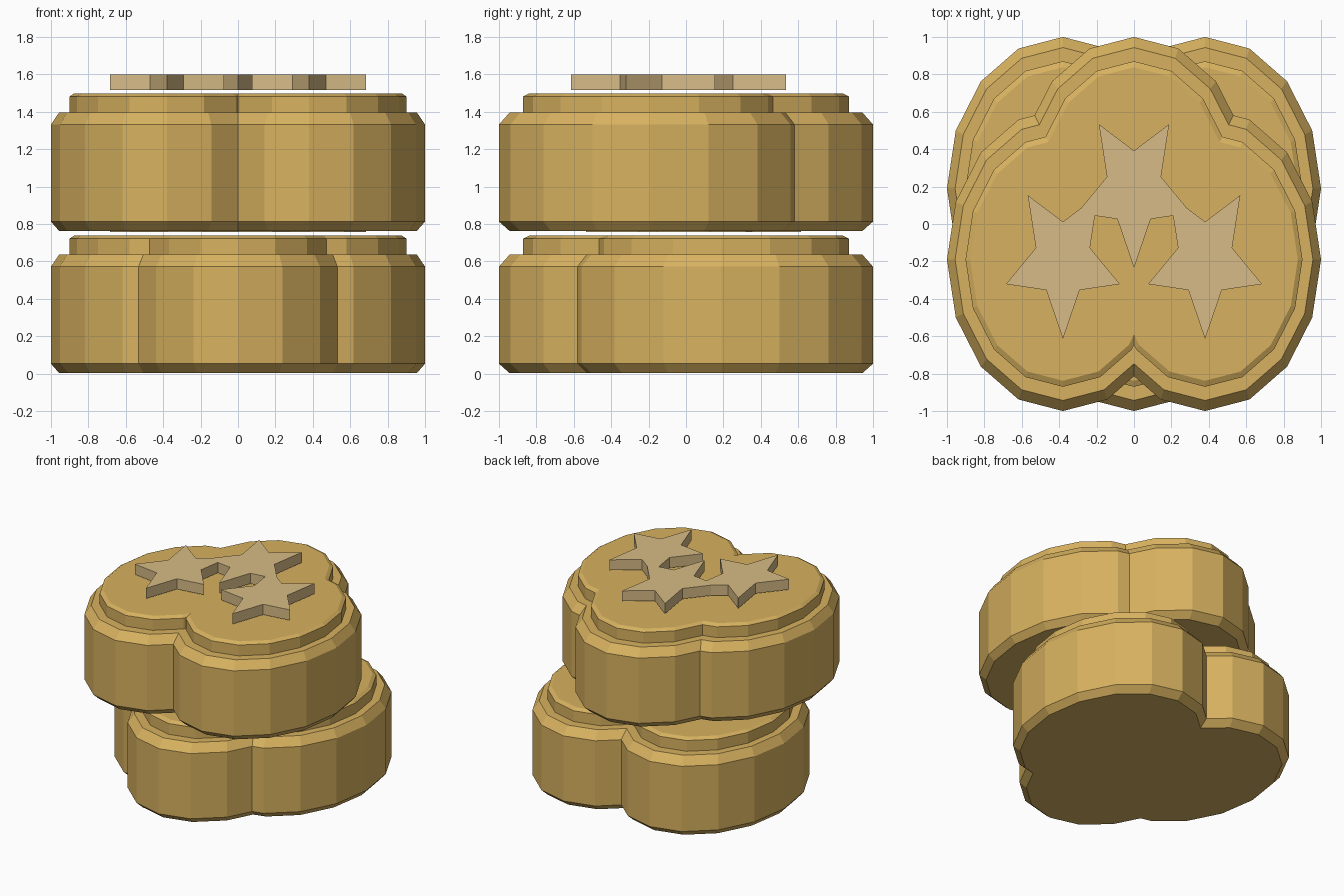
import bpy, bmesh, math

if "Cube" in bpy.data.objects:
    bpy.data.objects.remove(bpy.data.objects["Cube"])

def material(name, rgb):
    m = bpy.data.materials.new(name)
    m.diffuse_color = (*rgb, 1)
    m.use_nodes = True
    m.node_tree.nodes["Principled BSDF"].inputs["Base Color"].default_value = m.diffuse_color
    return m

GOLD = material("gold", (0.68, 0.44, 0.115))
PALE = material("pale gold", (0.68, 0.50, 0.24))

RX, RY = 0.62, 0.81          # lobe radii
CENTRES = [(-0.38, -0.19), (0.38, -0.19), (0, 0.19)]
# lobe profile: (scale of lobe outline, height)
PROFILE = [(0.93, 0.003), (1, 0.053), (1, 0.572), (0.93, 0.636),
           (0.84, 0.636), (0.84, 0.722), (0.80, 0.738)]
STAR_LOW, STAR_HIGH = 0.757, 0.84

def loft(name, rings, mat):
    """Closed solid through a list of equal-length point rings."""
    bm = bmesh.new()
    rows = [[bm.verts.new(p) for p in ring] for ring in rings]
    n = len(rows[0])
    bm.faces.new(rows[0][::-1])
    bm.faces.new(rows[-1])
    for a, b in zip(rows, rows[1:]):
        for i in range(n):
            j = (i + 1) % n
            bm.faces.new((a[i], a[j], b[j], b[i]))
    bmesh.ops.recalc_face_normals(bm, faces=bm.faces)
    me = bpy.data.meshes.new(name)
    bm.to_mesh(me)
    bm.free()
    me.materials.append(mat)
    ob = bpy.data.objects.new(name, me)
    bpy.context.collection.objects.link(ob)
    return ob

def lobe(name, cx, cy, z0):
    angles = [math.tau * i / 16 for i in range(16)]
    return loft(name, [[(cx + RX * s * math.cos(a), cy + RY * s * math.sin(a), z0 + z)
                        for a in angles] for s, z in PROFILE], GOLD)

def star(name, cx, cy, z0, flip):
    pts = []
    for i in range(10):
        a = -math.pi / 2 + math.tau * i / 10
        k = 1 if i % 2 == 0 else 0.475
        pts.append((cx + 0.32 * k * math.cos(a), cy + flip * 0.425 * k * math.sin(a)))
    return loft(name, [[(x, y, z0 + z) for x, y in pts]
                       for z in (STAR_LOW, STAR_HIGH)], PALE)

def union(parts):
    """Merge overlapping solids into the first one."""
    main = parts[0]
    for other in parts[1:]:
        mod = main.modifiers.new("union", 'BOOLEAN')
        mod.operation, mod.solver, mod.object = 'UNION', 'EXACT', other
    bpy.context.view_layer.update()
    dg = bpy.context.evaluated_depsgraph_get()
    me = bpy.data.meshes.new_from_object(main.evaluated_get(dg))
    main.modifiers.clear()
    main.data = me
    for other in parts[1:]:
        bpy.data.objects.remove(other)

# two stacked three-lobed pieces, the lower one mirrored front to back
for label, z0, flip in (("lower", 0, -1), ("upper", 0.76, 1)):
    union([lobe(label + "_body", x, y * flip, z0) for x, y in CENTRES])
    union([star(label + "_stars", x, y * flip, z0, flip) for x, y in CENTRES])
